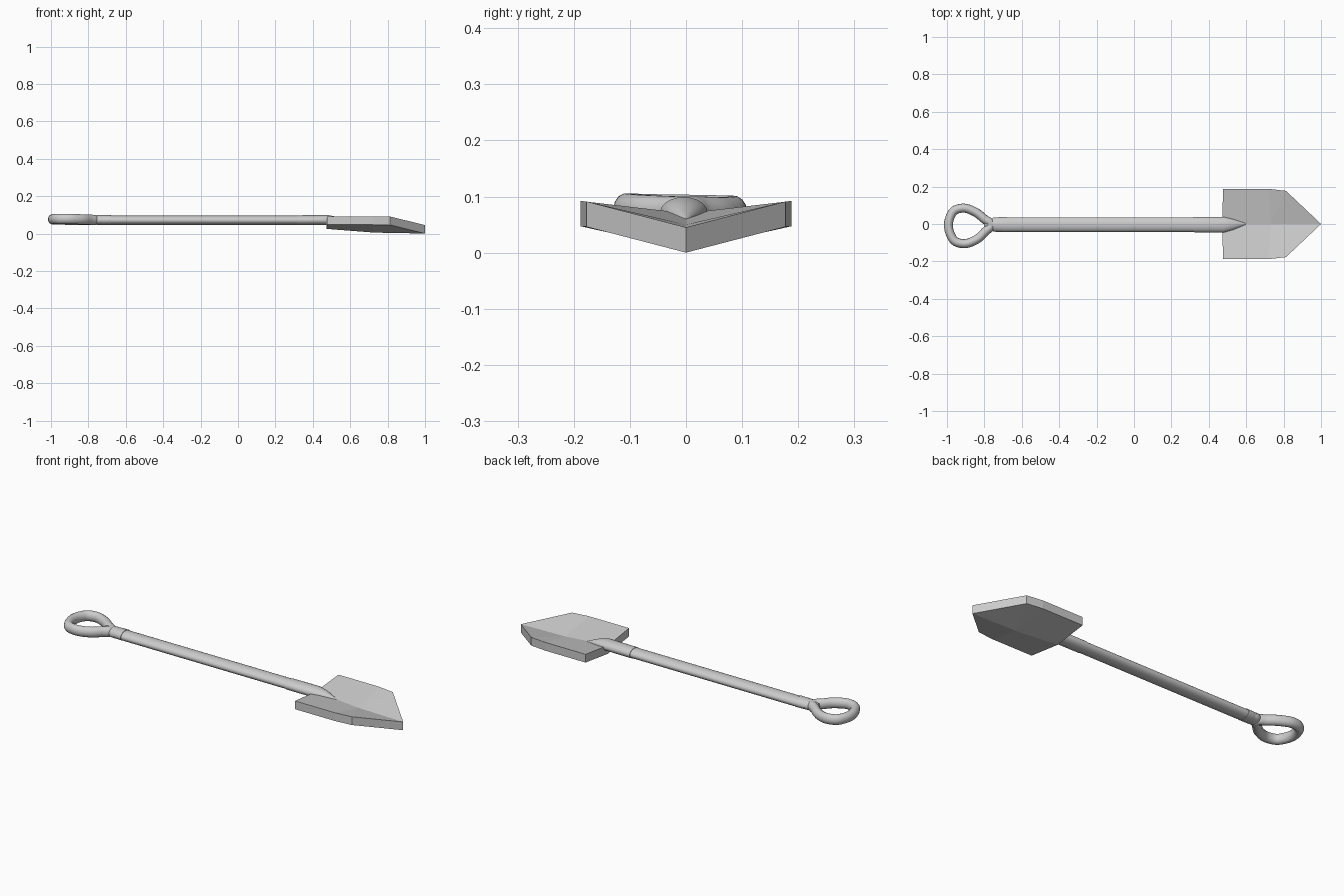
import bpy, bmesh
from math import cos, sin, tau, radians

if "Cube" in bpy.data.objects:
    bpy.data.objects.remove(bpy.data.objects["Cube"])


def finish(name, bm, smooth):
    bmesh.ops.recalc_face_normals(bm, faces=bm.faces)
    mesh = bpy.data.meshes.new(name)
    bm.to_mesh(mesh)
    bm.free()
    obj = bpy.data.objects.new(name, mesh)
    bpy.context.collection.objects.link(obj)
    if smooth:
        bpy.ops.object.select_all(action='DESELECT')
        obj.select_set(True)
        bpy.context.view_layer.objects.active = obj
        bpy.ops.object.shade_smooth_by_angle(angle=radians(35))
    return obj


def loft(name, sections, sides=24):
    """Oval rod along x; each section is (x, y, z, half width, half height)."""
    bm = bmesh.new()
    rings = []
    for x, y, z, ry, rz in sections:
        rings.append([bm.verts.new((x, y + ry * cos(tau * i / sides), z + rz * sin(tau * i / sides)))
                      for i in range(sides)])
    for a, b in zip(rings, rings[1:]):
        for i in range(sides):
            j = (i + 1) % sides
            bm.faces.new((a[i], a[j], b[j], b[i]))
    bm.faces.new(rings[0])
    bm.faces.new(rings[-1])
    return finish(name, bm, True)


# Shaft, handle collar and tapered blade socket
loft("shaft", [(-0.74, -0.003, 0.071, 0.039, 0.0245), (0.46, -0.003, 0.071, 0.039, 0.0245)])
loft("handle_collar", [(-0.80, -0.002, 0.074, 0.012, 0.018), (-0.775, -0.002, 0.073, 0.022, 0.023),
                       (-0.75, -0.003, 0.072, 0.038, 0.026), (-0.68, -0.003, 0.072, 0.041, 0.0265)])
loft("blade_socket", [(0.315, -0.003, 0.071, 0.041, 0.0265), (0.48, -0.004, 0.072, 0.042, 0.027),
                      (0.53, -0.003, 0.068, 0.029, 0.021), (0.57, -0.001, 0.063, 0.014, 0.010),
                      (0.60, 0, 0.058, 0.003, 0.003)])

# D-shaped grip: rounded tube along a closed curve
path = [(-0.975, 0.055, 0.075), (-0.925, 0.084, 0.074), (-0.855, 0.067, 0.072),
        (-0.797, 0.024, 0.073), (-0.765, -0.003, 0.073), (-0.795, -0.04, 0.074),
        (-0.85, -0.087, 0.076), (-0.925, -0.104, 0.078), (-0.972, -0.075, 0.077)]
curve = bpy.data.curves.new("grip_path", 'CURVE')
curve.dimensions = '3D'
curve.bevel_depth = 0.024
curve.bevel_resolution = 5
curve.resolution_u = 6
spline = curve.splines.new('BEZIER')
spline.bezier_points.add(len(path) - 1)
for p, co in zip(spline.bezier_points, path):
    p.co = co
    p.handle_left_type = p.handle_right_type = 'AUTO'
spline.use_cyclic_u = True
grip = bpy.data.objects.new("grip", curve)
bpy.context.collection.objects.link(grip)
grip.scale.z = 1.15
grip.location.z = -0.011

# Pointed V-shaped blade: top surface mirrored, then dropped to thickness
bm = bmesh.new()
c0, c1, tip = [bm.verts.new(p) for p in ((0.472, 0, 0.07), (0.73, 0, 0.05), (1.0, 0, 0.045))]
for s in (1, -1):
    e0, e1, e2 = [bm.verts.new((x, s * y, z)) for x, y, z in
                  ((0.476, 0.188, 0.092), (0.72, 0.188, 0.092), (0.813, 0.177, 0.091))]
    for f in ((e0, c0, c1, e1), (e1, c1, e2), (e2, c1, tip)):
        bm.faces.new(f if s > 0 else f[::-1])
top = bm.faces[:]
dup = bmesh.ops.extrude_face_region(bm, geom=top, use_keep_orig=True)
bmesh.ops.translate(bm, vec=(0, 0, -0.045),
                    verts=[g for g in dup["geom"] if isinstance(g, bmesh.types.BMVert)])
finish("blade", bm, False)
